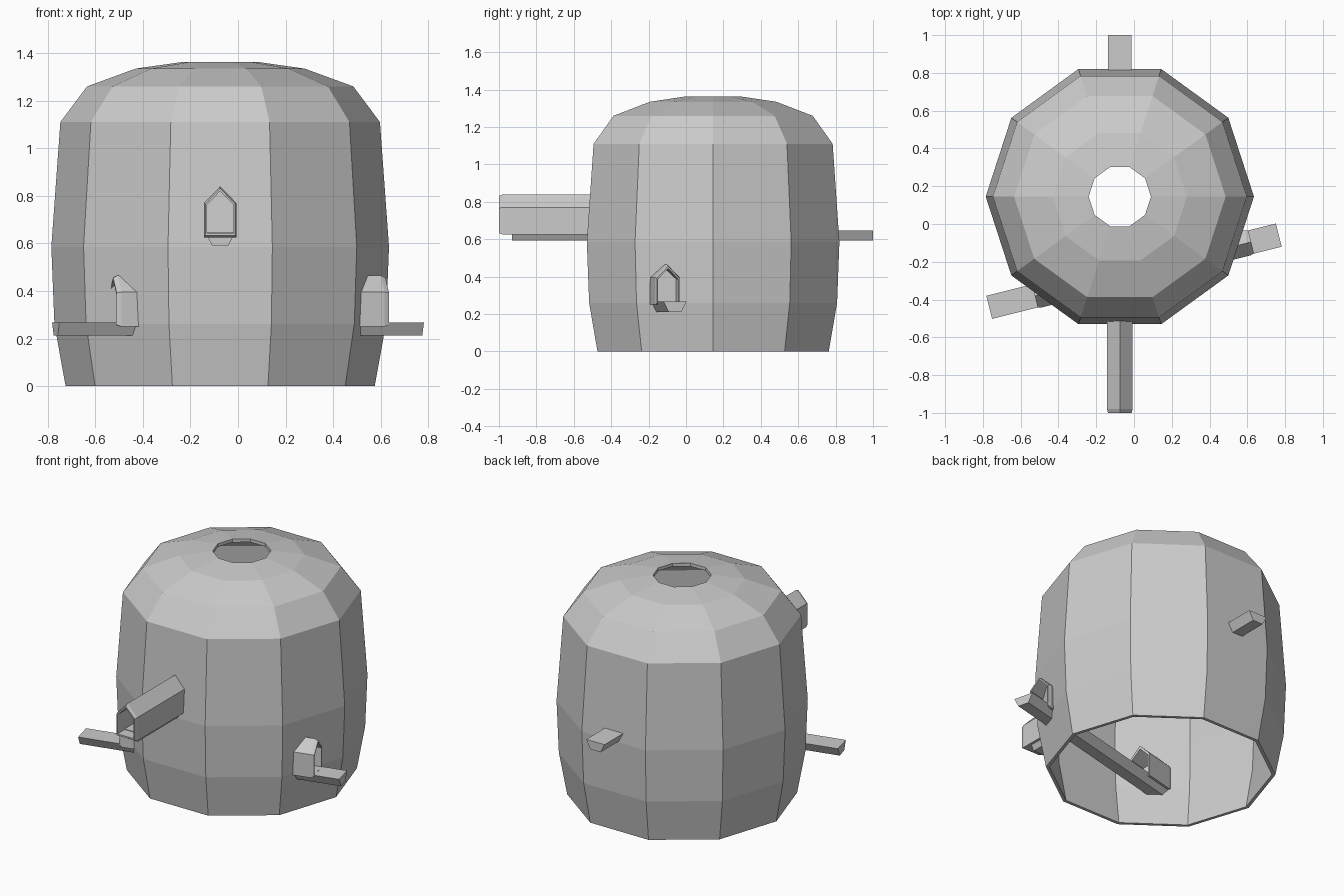
import bpy, math
from mathutils import Matrix

if "Cube" in bpy.data.objects:
    bpy.data.objects.remove(bpy.data.objects["Cube"])

CX, CY, SIDES = -0.075, 0.145, 10


def loft(name, rings, close_loop=False, caps=False, matrix=None):
    """Bridge equal-length rings of points into a mesh."""
    n = len(rings[0])
    verts = [p for r in rings for p in r]
    faces = []
    count = len(rings) if close_loop else len(rings) - 1
    for i in range(count):
        a, b = i * n, ((i + 1) % len(rings)) * n
        for k in range(n):
            m = (k + 1) % n
            faces.append((a + k, a + m, b + m, b + k))
    if caps:
        faces.append(tuple(reversed(range(n))))
        faces.append(tuple(range((len(rings) - 1) * n, len(rings) * n)))
    mesh = bpy.data.meshes.new(name)
    mesh.from_pydata(verts, [], faces)
    if matrix:
        mesh.transform(matrix)
    obj = bpy.data.objects.new(name, mesh)
    bpy.context.collection.objects.link(obj)
    bpy.context.view_layer.objects.active = obj
    bpy.ops.object.mode_set(mode='EDIT')
    bpy.ops.mesh.select_all(action='SELECT')
    bpy.ops.mesh.normals_make_consistent(inside=False)
    bpy.ops.object.mode_set(mode='OBJECT')
    return obj


def heading(x, y, z, deg):
    """Local +x is the outward direction of a spout or perch."""
    return Matrix.Translation((x, y, z)) @ Matrix.Rotation(math.radians(deg), 4, 'Z')


# Gabled tunnel: hollow pentagon tube, outer end at local x = 0, floor at z = 0
def spout(name, length, matrix):
    outer = [(-.068, 0), (.068, 0), (.068, .145), (0, .215), (-.068, .145)]

    def ring(x, s):
        return [(x, y * s, .1 + (z - .1) * s) for y, z in outer]
    rings = [ring(-.02, 1), ring(0, .92), ring(0, .82), ring(-length, .82), ring(-length, 1)]
    return loft(name, rings, close_loop=True, matrix=matrix)


# Perch: bar with a trapezoid section, from local x0 to x1
def perch(name, x0, x1, matrix):
    section = [(-.035, 0), (.035, 0), (.063, .055), (-.063, .055)]
    return loft(name, [[(x, y, z) for y, z in section] for x in (x0, x1)],
                caps=True, matrix=matrix)


# Barrel: open-bottomed ten-sided shell with a hole in the top
profile = [(.65, 0), (.697, .26), (.71, .585), (.672, 1.11), (.56, 1.26),
           (.355, 1.335), (.165, 1.362), (.165, 1.342), (.35, 1.315),
           (.548, 1.242), (.652, 1.102), (.69, .585), (.677, .26), (.63, 0)]
angles = [2 * math.pi * k / SIDES for k in range(SIDES)]
loft("barrel", [[(CX + r * math.cos(a), CY + r * math.sin(a), z) for a in angles]
                for r, z in profile], close_loop=True)

# Front spout with its perch, and the back perch
spout("front_spout", .57, heading(CX, -1, .625, -90))
perch("front_perch", -.53, -.07, heading(CX, -1, .592, -90))
perch("back_perch", -.26, 0, heading(CX, 1, .592, 90))

# Side spouts sharing one long perch that runs through the barrel
TURN = 14
slope = math.tan(math.radians(TURN))
perch("side_perch", -.79, .79, heading(0, -.25, .212, TURN))
spout("right_spout", .22, heading(.62, -.25 + .62 * slope, .25, TURN))
spout("left_spout", .21, heading(-.525, -.25 - .525 * slope, .25, TURN + 180))
